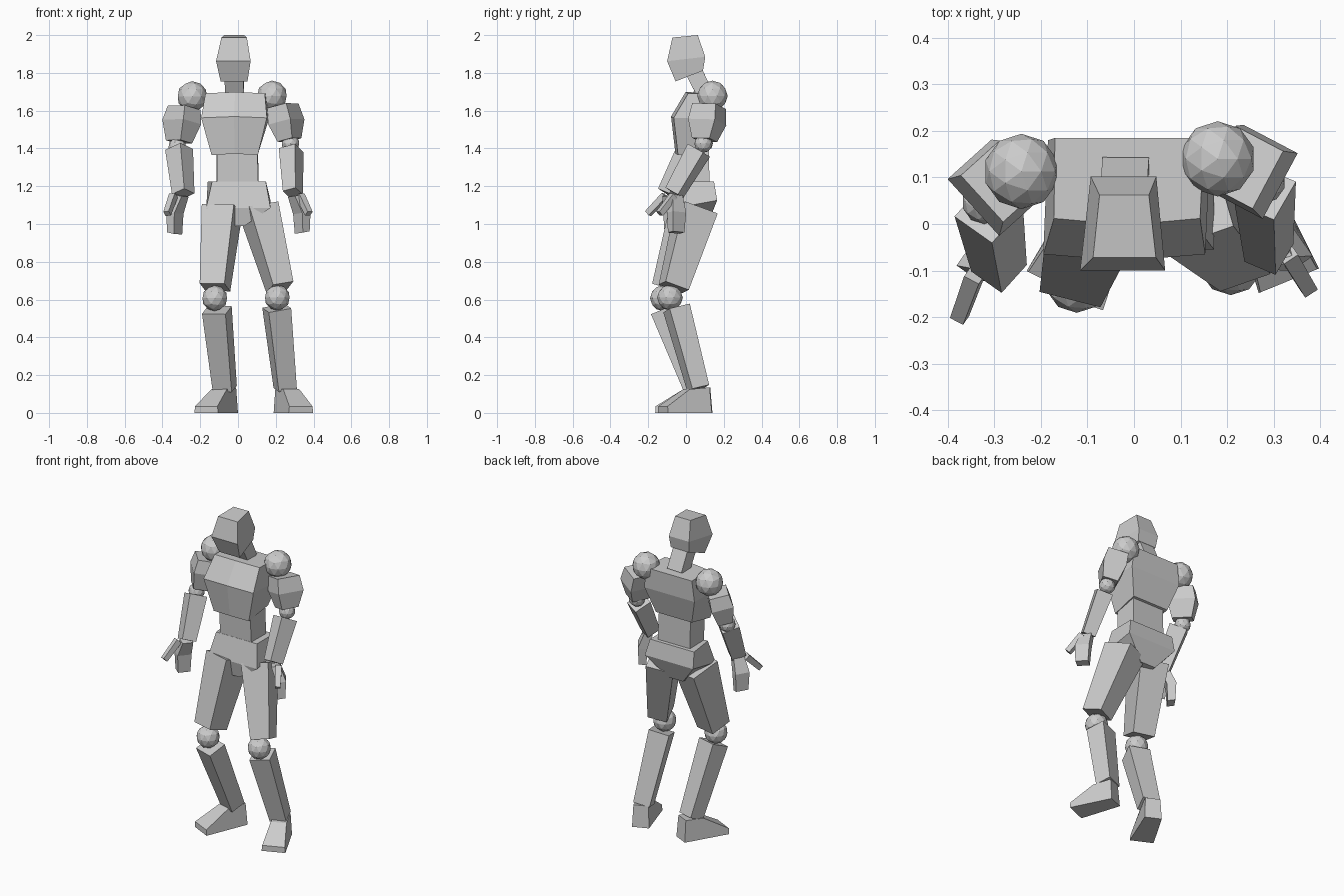
import bpy, bmesh, math
from mathutils import Vector, Matrix

grey = bpy.data.materials.new("light_grey")
grey.diffuse_color = (0.6, 0.6, 0.6, 1)


def finish(name, bm):
    bmesh.ops.recalc_face_normals(bm, faces=bm.faces[:])
    mesh = bpy.data.meshes.new(name)
    bm.to_mesh(mesh)
    bm.free()
    mesh.materials.append(grey)
    ob = bpy.data.objects.new(name, mesh)
    bpy.context.collection.objects.link(ob)


def loft(name, rings):
    """Closed skin through rings of points."""
    bm = bmesh.new()
    vs = [[bm.verts.new(p) for p in r] for r in rings]
    n = len(vs[0])
    for a, b in zip(vs, vs[1:]):
        for i in range(n):
            j = (i + 1) % n
            bm.faces.new((a[i], a[j], b[j], b[i]))
    bm.faces.new(vs[0])
    bm.faces.new(vs[-1])
    finish(name, bm)


def block(name, sections, bulge=0.0):
    """Trunk block: each section is front (x0, x1, y, z), back (x0, x1, y, z)."""
    rings = []
    for (f0, f1, fy, fz), (b0, b1, by, bz) in sections:
        r = [Vector((f0, fy, fz)), Vector((f1, fy, fz)),
             Vector((b1, by, bz)), Vector((b0, by, bz))]
        if bulge:
            r.insert(1, Vector(((f0 + f1) / 2, fy - bulge, fz + bulge * 0.5)))
        rings.append(r)
    loft(name, rings)


def limb(name, sections, yaw):
    """Tapered four-sided limb: each section is centre, width, depth."""
    pts = [Vector(s[0]) for s in sections]
    axis = (pts[0] - pts[-1]).normalized()
    side = Matrix.Rotation(math.radians(yaw), 3, 'Z') @ Vector((1, 0, 0))
    side = (side - axis * side.dot(axis)).normalized()
    back = axis.cross(side)
    loft(name, [[p + side * sx * w / 2 + back * sy * d / 2
                 for sx, sy in ((-1, -1), (1, -1), (1, 1), (-1, 1))]
                for p, (_, w, d) in zip(pts, sections)])


def ball(name, centre, radius):
    bm = bmesh.new()
    bmesh.ops.create_icosphere(bm, subdivisions=2, radius=radius,
                               matrix=Matrix.Translation(centre))
    finish(name, bm)


def foot(name, toe, heel):
    """Wedge foot between ground points under toe edge and heel edge."""
    toe, heel = Vector((*toe, 0)), Vector((*heel, 0))
    fwd = (toe - heel).normalized()
    side = Vector((-fwd.y, fwd.x, 0))
    up = Vector((0, 0, 1))
    profile = [(heel, 0.0, 0.050), (toe, 0.0, 0.070), (toe, 0.035, 0.066),
               (heel + fwd * 0.125, 0.125, 0.046), (heel + fwd * 0.01, 0.135, 0.044)]
    loft(name, [[p + up * z + side * s * w for p, z, w in profile] for s in (-1, 1)])


# Head, neck and trunk
block("head", [
    ((-.088, .047, -.072, 1.987), (-.074, .032, .062, 2.0)),
    ((-.116, .067, -.100, 1.862), (-.093, .048, .102, 1.885)),
    ((-.092, .050, -.055, 1.755), (-.085, .043, .090, 1.812))])
limb("neck", [((-.022, .035, 1.82), .10, .09), ((-.018, .105, 1.68), .10, .085)], 0)
block("chest", [
    ((-.172, .142, .012, 1.692), (-.170, .150, .185, 1.690)),
    ((-.195, .153, -.065, 1.562), (-.185, .165, .180, 1.560)),
    ((-.140, .105, -.042, 1.365), (-.135, .115, .135, 1.400))], 0.014)
block("waist", [
    ((-.112, .102, -.025, 1.40), (-.115, .105, .120, 1.42)),
    ((-.112, .108, -.020, 1.20), (-.115, .110, .125, 1.20))])
block("pelvis", [
    ((-.137, .147, -.022, 1.225), (-.160, .148, .148, 1.225)),
    ((-.168, .172, -.055, 1.085), (-.165, .172, .165, 1.125)),
    ((-.060, .035, -.035, .990), (-.060, .045, .115, 1.000))])

# Legs
limb("right_thigh", [((-.085, .025, 1.075), .175, .19), ((-.122, -.100, .665), .135, .135)], -14)
limb("left_thigh", [((.112, .055, 1.075), .165, .19), ((.222, -.065, .665), .115, .135)], 16)
ball("right_knee", (-.123, -.123, .607), .068)
ball("left_knee", (.208, -.085, .61), .068)
limb("right_shin", [((-.112, -.115, .545), .130, .115), ((-.070, .048, .128), .105, .095)], -18)
limb("left_shin", [((.205, -.050, .555), .125, .115), ((.250, .065, .130), .100, .095)], 18)
foot("right_foot", (-.168, -.132), (-.045, .118))
foot("left_foot", (.333, -.122), (.235, .118))

# Arms
ball("right_shoulder", (-.242, .113, 1.675), .081)
ball("left_shoulder", (.180, .140, 1.678), .081)
limb("right_upper_arm", [((-.285, .092, 1.615), .135, .115), ((-.298, .078, 1.54), .165, .13),
                         ((-.312, .062, 1.435), .115, .085)], -48)
limb("left_upper_arm", [((.236, .122, 1.625), .120, .140), ((.256, .112, 1.54), .135, .160),
                        ((.272, .098, 1.445), .090, .105)], -28)
ball("right_elbow", (-.322, .048, 1.408), .048)
ball("left_elbow", (.278, .092, 1.425), .048)
limb("right_forearm", [((-.312, .025, 1.395), .105, .105), ((-.290, -.095, 1.160), .085, .085)], -42)
limb("left_forearm", [((.282, .068, 1.390), .095, .105), ((.290, -.062, 1.165), .075, .085)], -30)

# Hands
limb("right_palm", [((-.300, -.085, 1.150), .050, .065), ((-.335, -.070, 1.060), .055, .085),
                    ((-.335, -.070, .950), .045, .075)], -35)
limb("left_palm", [((.303, -.058, 1.150), .050, .065), ((.338, -.050, 1.060), .055, .085),
                   ((.340, -.052, .955), .045, .075)], 35)
limb("right_thumb", [((-.342, -.110, 1.150), .036, .036), ((-.375, -.200, 1.055), .032, .032)], -35)
limb("left_thumb", [((.330, -.065, 1.150), .036, .036), ((.375, -.140, 1.055), .032, .032)], 35)
